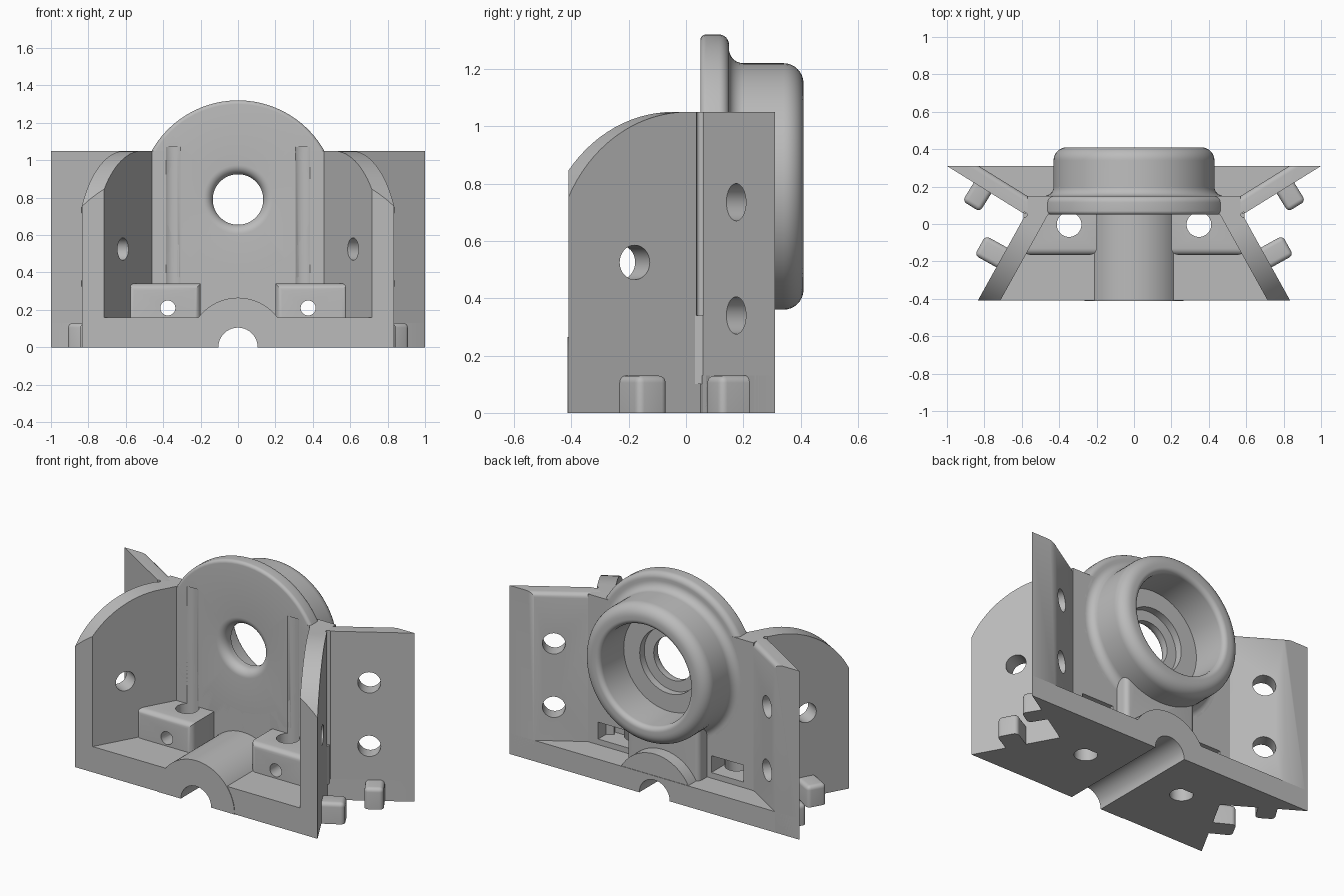
import bpy, bmesh, math
from mathutils import Vector, Matrix

if "Cube" in bpy.data.objects:
    bpy.data.objects.remove(bpy.data.objects["Cube"])

grey = bpy.data.materials.new("light_grey")
grey.use_nodes = True
grey.diffuse_color = (0.5, 0.5, 0.5, 1)
grey.node_tree.nodes["Principled BSDF"].inputs["Base Color"].default_value = (0.5, 0.5, 0.5, 1)


def finish(name, bm):
    bmesh.ops.recalc_face_normals(bm, faces=bm.faces)
    mesh = bpy.data.meshes.new(name)
    bm.to_mesh(mesh)
    bm.free()
    mesh.materials.append(grey)
    obj = bpy.data.objects.new(name, mesh)
    bpy.context.collection.objects.link(obj)
    return obj


def solid(name, pts, offset, round_edge=None, radius=0.03, matrix=None):
    """Extrude a closed outline by an offset and round chosen edges."""
    bm = bmesh.new()
    face = bm.faces.new([bm.verts.new(p) for p in pts])
    ext = bmesh.ops.extrude_face_region(bm, geom=[face])
    moved = [v for v in ext["geom"] if isinstance(v, bmesh.types.BMVert)]
    bmesh.ops.translate(bm, verts=moved, vec=offset)
    bmesh.ops.recalc_face_normals(bm, faces=bm.faces)
    if round_edge:
        edges = [e for e in bm.edges if round_edge(e.verts[0].co, e.verts[1].co)]
        bmesh.ops.bevel(bm, geom=edges, offset=radius, segments=5, profile=0.5, affect='EDGES')
    if matrix:
        bm.transform(matrix)
    return finish(name, bm)


def prism(name, plan, z0, z1, **kw):
    return solid(name, [(x, y, z0) for x, y in plan], (0, 0, z1 - z0), **kw)


def box(name, x0, x1, y0, y1, z0, z1, **kw):
    return prism(name, [(x0, y0), (x1, y0), (x1, y1), (x0, y1)], z0, z1, **kw)


def cylinder(start, end, radius):
    a, b = Vector(start), Vector(end)
    bm = bmesh.new()
    rot = (b - a).to_track_quat('Z', 'Y').to_matrix().to_4x4()
    bmesh.ops.create_cone(bm, cap_ends=True, segments=40, radius1=radius, radius2=radius,
                          depth=(b - a).length, matrix=Matrix.Translation((a + b) / 2) @ rot)
    cutter = finish("cutter", bm)
    cutter.hide_render = True
    return cutter


def arc(cx, cy, r, a0, a1, n=8):
    angles = [math.radians(a0 + (a1 - a0) * i / n) for i in range(n + 1)]
    return [(cx + r * math.cos(a), cy + r * math.sin(a)) for a in angles]


def cut(obj, cutters):
    for c in cutters:
        mod = obj.modifiers.new("cut", 'BOOLEAN')
        mod.operation, mod.solver, mod.object = 'DIFFERENCE', 'EXACT', c
    bpy.context.view_layer.update()
    result = bpy.data.meshes.new_from_object(obj.evaluated_get(bpy.context.evaluated_depsgraph_get()))
    obj.modifiers.clear()
    obj.data = result


def mirror(obj):
    twin = obj.copy()
    twin.data = obj.data.copy()
    twin.data.transform(Matrix.Scale(-1, 4, (1, 0, 0)))
    twin.data.flip_normals()
    twin.name = obj.name.replace("left", "right")
    bpy.context.collection.objects.link(twin)
    return twin


CORNER = Vector((0.58, 0.05, 0))
WALL_DIR, WALL_OUT = Vector((0.485, -0.874, 0)), Vector((0.874, 0.485, 0))
WING_OUT = Vector((0.526, -0.85, 0))
HUB_Z, TOP = 0.79, 1.05

# Cutters shared by several parts
channel = cylinder((0, -1, 0), (0, 1, 0), 0.105)
bolt_cuts = []
for s in (-1, 1):
    bolt_cuts.append(cylinder((s * 0.347, -0.003, -1), (s * 0.347, -0.003, 1.07), 0.066))
    bolt_cuts.append(cylinder((s * 0.375, -0.3, 0.21), (s * 0.375, 0.3, 0.21), 0.04))
    slot = box("cutter", s * 0.28, s * 0.5, 0.02, 0.2, 0.165, 0.27)
    slot.hide_render = True
    bolt_cuts.append(slot)

# Floors on both sides of the upright plate
front_floor = prism("front_floor", [(-0.835, -0.41), (0.835, -0.41), (0.58, 0.05), (-0.58, 0.05)], 0, 0.16)
back_floor = prism("back_floor", [(-0.58, 0.05), (0.58, 0.05), (1, 0.31), (-1, 0.31)], 0, 0.13)
cut(front_floor, [channel] + bolt_cuts)
cut(back_floor, [channel])

# Arched cover over the channel
arch = solid("channel_arch", [(x, -0.413, z) for x, z in arc(0, 0, 0.265, 0, 180, 40)], (0, 0.72, 0))
cut(arch, [channel])

# Upright plate and support block below the hub
plate = box("upright_plate", -0.57, 0.57, 0.05, 0.15, 0, TOP)
opening = cylinder((0, -1, HUB_Z), (0, 1, HUB_Z), 0.4)
cut(plate, [channel, opening] + bolt_cuts)
support = box("hub_support", -0.25, 0.25, 0.1, 0.23, 0.12, 0.5,
              round_edge=lambda a, b: a.y > 0.2 and b.y > 0.2 and abs(a.z - b.z) > 0.1)
cut(support, [channel, opening])

# Turned hub: rim, boss, stepped pocket and rounded bore
profile = (arc(0.185, 0.10, 0.05, 270, 180)
           + [(0.135, 0.125), (0.2, 0.125), (0.2, 0.17), (0.31, 0.17)]
           + arc(0.34, 0.38, 0.03, 180, 90)
           + arc(0.36, 0.34, 0.07, 90, 0)
           + arc(0.48, 0.2, 0.05, 180, 270)
           + arc(0.495, 0.115, 0.035, 90, 0)
           + arc(0.51, 0.07, 0.02, 0, -90))
bm = bmesh.new()
SIDES = 80
rings = []
for i in range(SIDES):
    t = math.tau * i / SIDES
    rings.append([bm.verts.new((r * math.cos(t), y, HUB_Z + r * math.sin(t))) for r, y in profile])
for i in range(SIDES):
    a, b = rings[i], rings[(i + 1) % SIDES]
    for j in range(len(profile)):
        k = (j + 1) % len(profile)
        bm.faces.new((a[j], a[k], b[k], b[j]))
hub = finish("bearing_hub", bm)
cut(hub, bolt_cuts)

# Side wall with a rounded upper front corner, trimmed flush at the front
outline = [(-0.058, 0), (0.7, 0), (0.7, 0.3), (0.58, 0.5)] + arc(0.05, 0.52, 0.53, 0, 90, 24) + [(-0.058, TOP)]
wall = solid("left_side_wall", [CORNER + WALL_DIR * s + Vector((0, 0, z)) for s, z in outline], WALL_OUT * -0.105)
bm = bmesh.new()
bm.from_mesh(wall.data)
trim = bmesh.ops.bisect_plane(bm, geom=bm.verts[:] + bm.edges[:] + bm.faces[:], plane_co=(0, -0.41, 0),
                              plane_no=(0, -1, 0), clear_outer=True)
bmesh.ops.holes_fill(bm, edges=[e for e in bm.edges if e.is_boundary])
bmesh.ops.recalc_face_normals(bm, faces=bm.faces)
bm.to_mesh(wall.data)
bm.free()
wall_hole = Vector((0.705, -0.18, 0.525))
relief = cylinder((0.585, 0.05, -1), (0.585, 0.05, 2), 0.013)
cut(wall, [cylinder(wall_hole - WALL_OUT * 0.3, wall_hole + WALL_OUT * 0.3, 0.06), relief])
mirror(wall)

# Rear wing with two bolt holes and a softened top edge
wing = prism("left_wing", [(0.58, 0.05), (1, 0.31), (0.83, 0.31), (0.5, 0.106)], 0, TOP,
             round_edge=lambda a, b: min(a.z, b.z) > 1 and max(a.x, b.x) < 0.9 and abs(a.x - b.x) > 0.2)
wing_cuts = [relief]
for z in (0.34, 0.735):
    p = Vector((0.782, 0.175, z))
    wing_cuts.append(cylinder(p - WING_OUT * 0.2, p + WING_OUT * 0.2, 0.065))
cut(wing, wing_cuts)
mirror(wing)

# Raised bolt pad on the front floor
pad = box("left_bolt_pad", 0.2, 0.59, -0.165, 0.06, 0.1, 0.34, radius=0.035,
          round_edge=lambda a, b: max(a.y, b.y) < 0 and (a.z + b.z > 0.4))
cut(pad, bolt_cuts)
mirror(pad)

# Locating pegs on the wall and wing
for name, base, out, length, half in (("left_wall_peg", (0.705, -0.18, 0), WALL_OUT, 0.135, 0.06),
                                      ("left_wing_peg", (0.81, 0.192, 0), WING_OUT, 0.115, 0.055)):
    side = Vector((-out.y, out.x, 0))
    frame = Matrix((out, side, (0, 0, 1))).transposed().to_4x4()
    peg = box(name, -0.04, length, -half, half, 0, 0.13, radius=0.025,
              round_edge=lambda a, b: a.z + b.z > 0.12 and a.x + b.x > 0,
              matrix=Matrix.Translation(base) @ frame)
    mirror(peg)

# Remove cutters and shade rounded surfaces smoothly
for obj in list(bpy.data.objects):
    if obj.name.startswith("cutter"):
        bpy.data.objects.remove(obj)
bpy.ops.object.select_all(action='DESELECT')
for obj in bpy.context.collection.objects:
    if obj.type == 'MESH':
        obj.select_set(True)
        bpy.context.view_layer.objects.active = obj
bpy.ops.object.shade_smooth_by_angle(angle=math.radians(35))
